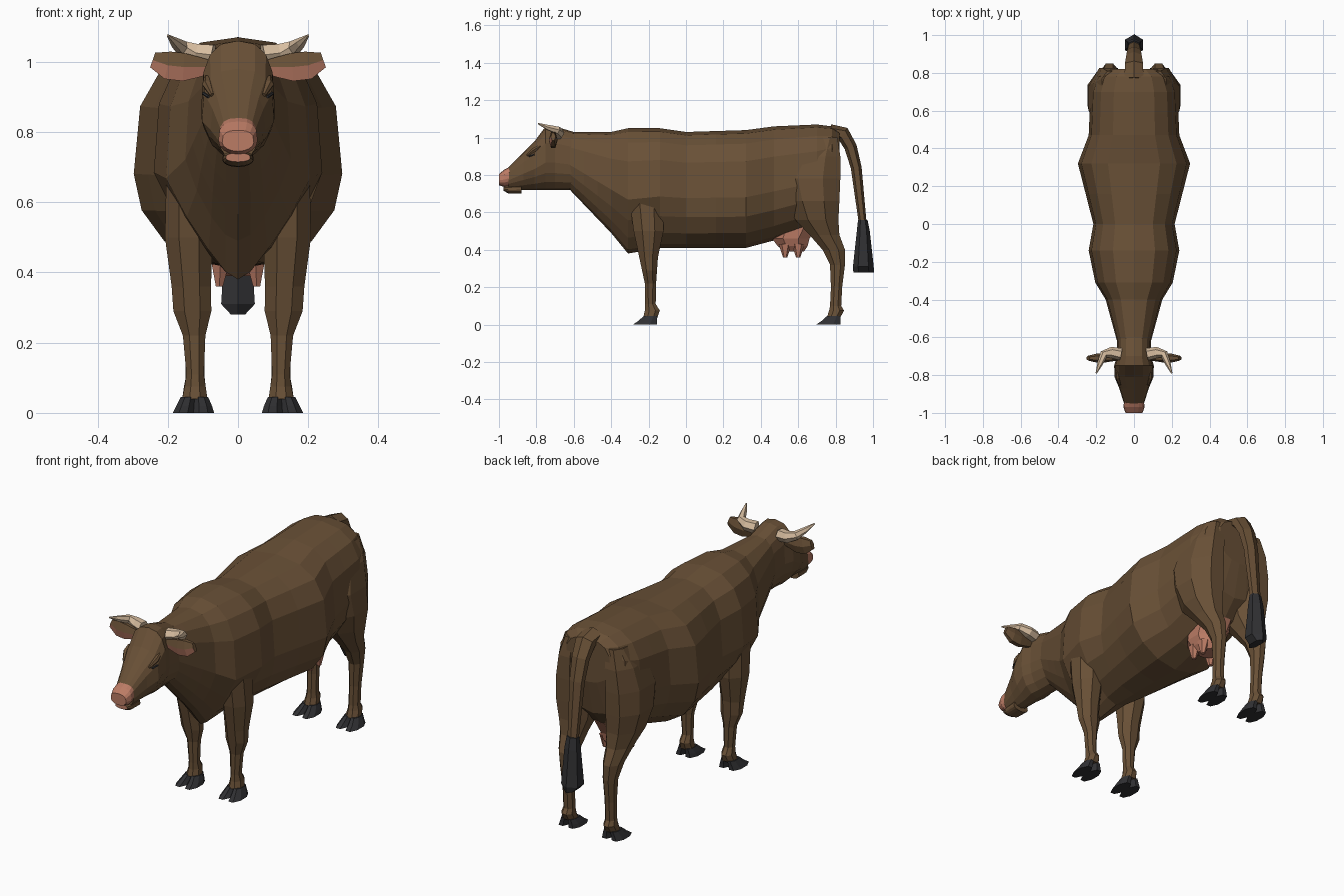
import bpy, bmesh
from math import sin, cos, pi
from mathutils import Vector

cube = bpy.data.objects.get("Cube")
if cube:
    bpy.data.objects.remove(cube, do_unlink=True)


def material(name, red, green, blue):
    colour = (red, green, blue, 1)
    made = bpy.data.materials.new(name)
    made.use_nodes = True
    made.diffuse_color = colour
    made.node_tree.nodes["Principled BSDF"].inputs["Base Color"].default_value = colour
    return made


hide = material("brown hide", .14, .08, .037)
skin = material("pink skin", .5, .2, .13)
charcoal = material("charcoal", .03, .03, .033)
horn = material("pale horn", .68, .51, .35)


def loft(name, rings, materials, rule=None, side=1):
    """Skin a list of closed rings; side -1 flips it to the right."""
    bm = bmesh.new()
    rows = [[bm.verts.new((x * side, y, z)) for x, y, z in ring] for ring in rings]
    for row, following in zip(rows, rows[1:]):
        for i in range(len(row)):
            bm.faces.new((row[i - 1], row[i], following[i], following[i - 1]))
    bm.faces.new(rows[0])
    bm.faces.new(rows[-1])
    bmesh.ops.recalc_face_normals(bm, faces=bm.faces)
    bm.normal_update()
    if rule:
        for face in bm.faces:
            face.material_index = rule(face)
    mesh = bpy.data.meshes.new(name)
    bm.to_mesh(mesh)
    bm.free()
    for entry in materials:
        mesh.materials.append(entry)
    part = bpy.data.objects.new(name, mesh)
    bpy.context.collection.objects.link(part)


def pair(name, rings, materials, rule=None):
    """Make the part on the left and its mirror on the right."""
    loft("left_" + name, rings, materials, rule)
    loft("right_" + name, rings, materials, rule, side=-1)


def circle(count):
    """Directions to the corners of a polygon that has flat sides."""
    angles = [2 * pi * (i + .5) / count for i in range(count)]
    return [(cos(angle) / cos(pi / count), sin(angle) / cos(pi / count)) for angle in angles]


def section(y, bottom, top, half, pinch=0):
    """Upright ring: square-shouldered above, round below, pinched underneath."""
    middle = bottom + .43 * (top - bottom)
    ring = []
    for i in range(16):
        across, up = sin(pi * i / 8), cos(pi * i / 8)
        if up > 0:
            width = abs(across) ** .8
            z = middle + (top - middle) * up ** .65
        else:
            width = abs(across) * (1 + pinch * up)
            z = middle + (middle - bottom) * up
        ring.append((half * width * (1 if across > 0 else -1), y, z))
    return ring


def level(z, x, width, y, depth, count=8):
    """Horizontal ring about a centre; width and depth are half sizes."""
    return [(x + width * c, y + depth * s, z) for c, s in circle(count)]


def tube(path, side, flat=1, count=6):
    """Rings along (x, y, z, radius) stations; flat scales the radius along side."""
    points = [Vector(station[:3]) for station in path]
    rings = []
    for i, station in enumerate(path):
        ahead = points[min(i + 1, len(points) - 1)]
        along = (ahead - points[max(i - 1, 0)]).normalized()
        wide = Vector(side)
        wide = (wide - along * wide.dot(along)).normalized()
        deep = along.cross(wide)
        rings.append([points[i] + station[3] * (wide * flat * c + deep * s)
                      for c, s in circle(count)])
    return rings


def blend(start, end, steps):
    """Evenly spaced stations from start up to, not including, end."""
    return [[a + (b - a) * i / steps for a, b in zip(start, end)] for i in range(steps)]


# Body stations: y, bottom, top, half width, pinch
throat = (-.62, .72, 1.03, .09, .1)
collar = (-.4, .49, 1.03, .15, .4)
brisket = (-.31, .38, 1.05, .205, .6)
shoulder = (-.14, .41, 1.05, .24, .4)
girth = (0, .41, 1.03, .215, 0)
belly = (.32, .41, 1.04, .297, 0)
flank = (.47, .45, 1.06, .24, 0)
croup = (.7, .53, 1.07, .23, 0)
pin = (.78, .62, 1.06, .2, 0)
rump = (.82, .8, 1.03, .13, 0)
stations = blend(throat, collar, 3) + [collar, brisket, shoulder]
stations += blend(girth, belly, 2) + [belly] + blend(flank, croup, 2) + [croup, pin, rump]
loft("body", [section(*s) for s in stations], [hide])

# Head, from the nape over the brow and down the face
nape = (-.6, .72, 1.03, .09)
poll = (-.7, .72, 1.06, .09)
crown = (-.75, .72, 1.06, .105)
brow = (-.81, .72, .98, .103, .3)
cheek = (-.87, .72, .92, .078, .2)
face = (-.95, .72, .84, .053)
loft("head", [section(*s) for s in (nape, poll, crown, brow, cheek, face)], [hide])

# Pink muzzle over a brown chin with a pink lip
muzzle = [(-.93, .74, .85, .052), (-.97, .735, .83, .056), (-1, .745, .805, .045)]
loft("muzzle", [section(*s) for s in muzzle], [skin])
chin = [(-.88, .7, .75, .045), (-.95, .702, .745, .043), (-.975, .715, .74, .035)]
loft("chin", [section(*s) for s in chin], [hide, skin],
     lambda patch: int(patch.normal.y < -.8))

# Brows lie close over the eyes
upright = (0, 0, 1)
pair("brow", tube([(.088, -.78, .955, .008), (.088, -.81, .935, .012),
                   (.074, -.85, .905, .005)], upright), [hide])
pair("eye", tube([(.098, -.81, .91, .004), (.084, -.84, .9, .004)], upright), [charcoal])

# Horns sweep outwards, then forwards and up
pair("horn", tube([(.07, -.69, 1.02, .028), (.12, -.68, 1.025, .026),
                   (.16, -.69, 1.04, .019), (.18, -.74, 1.055, .013),
                   (.2, -.79, 1.075, .003)], upright), [horn])

# Ears, pink on the lower front
pair("ear", tube([(.08, -.71, .985, .01), (.115, -.71, .985, .015), (.155, -.71, .985, .02),
                  (.2, -.71, .99, .02), (.243, -.71, 1.005, .011)], upright, flat=2),
     [hide, skin], lambda patch: int(patch.normal.y < -.1 and patch.normal.z < .1))

# Legs: height, x, half width, y, half depth
fore = [(.8, .145, .045, -.21, .06), (.65, .14, .065, -.21, .09),
        (.5, .14, .068, -.2, .08), (.36, .133, .056, -.2, .05),
        (.29, .13, .054, -.195, .04), (.22, .125, .032, -.19, .03),
        (.11, .122, .025, -.19, .028), (.075, .122, .03, -.18, .04),
        (.04, .123, .036, -.19, .038)]
rear = [(1, .12, .05, .74, .07), (.9, .135, .08, .69, .135),
        (.78, .145, .095, .665, .16),
        (.66, .145, .1, .68, .14), (.56, .138, .085, .7, .115),
        (.48, .135, .06, .74, .08), (.4, .13, .045, .79, .06),
        (.32, .125, .034, .81, .04), (.2, .123, .027, .805, .03),
        (.1, .122, .027, .8, .03), (.075, .123, .031, .805, .04),
        (.04, .123, .036, .79, .036)]
for name, leg in (("front", fore), ("back", rear)):
    pair(name + "_leg", [level(*ring) for ring in leg], [hide])
    ankle = leg[-1][3]
    # Two toes pressed together make each hoof
    for toe, out in (("inner", -1), ("outer", 1)):
        pair(f"{name}_{toe}_hoof",
             [level(.045, .124 + .019 * out, .02, ankle, .037),
              level(.02, .125 + .025 * out, .026, ankle - .015, .05),
              level(0, .127 + .029 * out, .03, ankle - .03, .065)], [charcoal])

# Tail arches off the rump and hangs to a dark tuft
tail = [(0, .77, 1.03, .036), (0, .84, 1.02, .034), (0, .88, .95, .029),
        (0, .91, .84, .025), (0, .945, .54, .018)]
loft("tail", tube(tail, (1, 0, 0), flat=1.4), [hide])
tuft = [(.56, 0, .028, .945, .022), (.5, 0, .036, .948, .03),
        (.31, 0, .048, .948, .048), (.28, 0, .02, .95, .048)]
loft("tail_tuft", [level(*ring, count=6) for ring in tuft], [charcoal])

# Udder and four teats
udder = [(.54, 0, .09, .59, .12), (.46, 0, .085, .56, .1),
         (.42, 0, .07, .57, .08), (.39, 0, .045, .58, .05)]
loft("udder", [level(*ring) for ring in udder], [skin])
for name, y in (("front", .53), ("back", .6)):
    pair(name + "_teat", [level(.43, .05, .026, y, .03, count=6),
                          level(.36, .053, .01, y, .01, count=6)], [skin])
